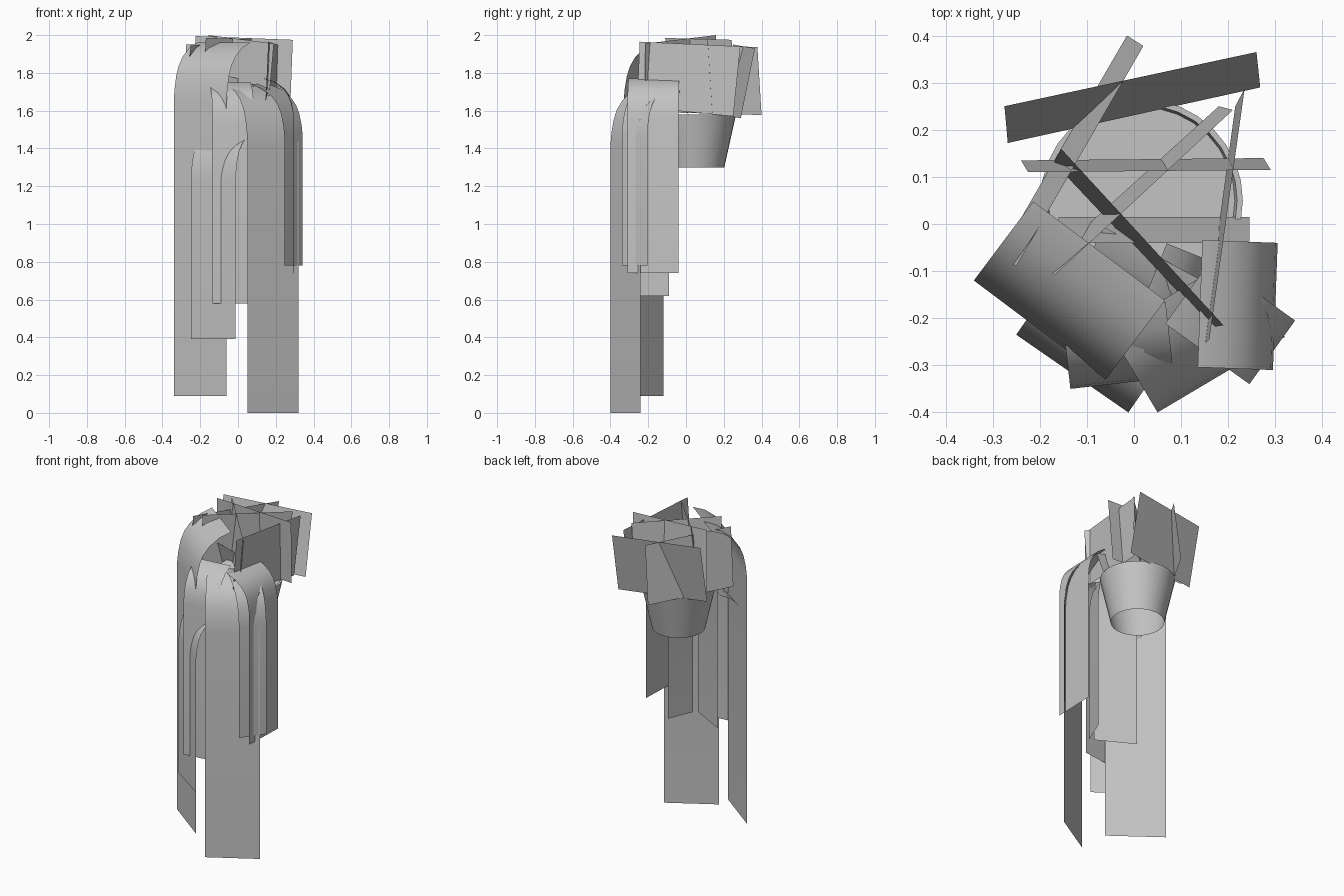
import bpy
import bmesh
from math import cos, sin, pi
from mathutils import Vector

old = bpy.data.objects.get("Cube")
if old:
    bpy.data.objects.remove(old, do_unlink=True)

grey = bpy.data.materials.new("plain_grey")
grey.use_nodes = True
colour = (0.55, 0.55, 0.55, 1)
grey.diffuse_color = colour
grey.node_tree.nodes["Principled BSDF"].inputs["Base Color"].default_value = colour


def finish(bm, name, smooth=False):
    mesh = bpy.data.meshes.new(name)
    bm.to_mesh(mesh)
    bm.free()
    ob = bpy.data.objects.new(name, mesh)
    bpy.context.collection.objects.link(ob)
    mesh.materials.append(grey)
    if smooth:
        bpy.ops.object.select_all(action="DESELECT")
        bpy.context.view_layer.objects.active = ob
        ob.select_set(True)
        bpy.ops.object.shade_smooth_by_angle(angle=0.8)
    return ob


def lathe(name, rings, centre, sides=32):
    """Sweep (radius, height) rings about a vertical axis; cap the last ring only."""
    bm = bmesh.new()
    loops = []
    for r, z in rings:
        loops.append([bm.verts.new((centre[0] + r * cos(2 * pi * i / sides),
                                    centre[1] + r * sin(2 * pi * i / sides), z))
                      for i in range(sides)])
    for a, b in zip(loops, loops[1:]):
        for i in range(sides):
            j = (i + 1) % sides
            bm.faces.new((a[i], a[j], b[j], b[i]))
    bm.faces.new(loops[-1])
    return finish(bm, name, True)


def upright_leaf(name, top_a, top_b, low_a, low_b):
    """Flat card between a top edge and a bottom edge."""
    bm = bmesh.new()
    bm.faces.new([bm.verts.new(p) for p in (low_a, low_b, top_b, top_a)])
    return finish(bm, name)


# Arch of a trailing leaf: share of the reach, share of the drop below the top
ARCH = [(0, 1), (0.03, 0.8), (0.1, 0.57), (0.2, 0.4), (0.37, 0.24), (0.65, 0.09), (1, 0)]


def trailing_leaf(name, a, b, bottom, top, reach, drop):
    """Strip hanging below edge a-b, arching inward at the top."""
    a, b = Vector(a), Vector(b)
    along = (b - a).normalized()
    inward = Vector((-along.y, along.x))
    profile = [(0, bottom)] + [(reach * d, top - drop * h) for d, h in ARCH]
    bm = bmesh.new()
    rows = []
    for d, z in profile:
        rows.append([bm.verts.new((*(p + inward * d), z)) for p in (a, b)])
    for r, s in zip(rows, rows[1:]):
        bm.faces.new((r[0], r[1], s[1], s[0]))
    return finish(bm, name, True)


# Tapered pot, open below, with a thin rim and recessed soil
lathe("pot", [(0.153, 1.30), (0.215, 1.58), (0.203, 1.58), (0.198, 1.555)], (0.016, 0.05))

# Crossing upright leaves: two top corners, then two bottom corners
uprights = {
    "back_leaf": ((-0.275, 0.25, 1.95), (0.26, 0.365, 1.93),
                  (-0.268, 0.172, 1.58), (0.268, 0.29, 1.56)),
    "right_back_leaf": ((0.02, 0.378, 1.937), (-0.25, -0.09, 1.95),
                        (-0.015, 0.40, 1.577), (-0.285, -0.065, 1.59)),
    "middle_leaf": ((-0.225, 0.11, 1.995), (0.29, 0.115, 1.975),
                    (-0.24, 0.135, 1.61), (0.275, 0.14, 1.58)),
    "diagonal_leaf": ((0.21, 0.242, 1.975), (-0.17, -0.11, 1.985),
                      (0.18, 0.25, 1.59), (-0.19, -0.085, 1.6)),
    "cross_leaf": ((-0.155, 0.16, 2.0), (0.19, -0.215, 1.955),
                   (-0.17, 0.13, 1.66), (0.16, -0.22, 1.62)),
    "left_leaf": ((0.235, 0.288, 1.94), (0.16, -0.245, 1.965),
                  (0.215, 0.25, 1.57), (0.145, -0.26, 1.62)),
    "front_leaf": ((-0.16, -0.04, 1.81), (0.245, -0.04, 1.71),
                   (-0.16, 0.015, 1.57), (0.245, 0.015, 1.57)),
}
for name, corners in uprights.items():
    upright_leaf(name, *corners)

# Trailing leaves: outer edge ends, bottom, top, inward reach, arch height
trailing = {
    "right_long_trailer": ((-0.34, -0.12), (-0.06, -0.33), 0.09, 1.96, 0.21, 0.31),
    "front_long_trailer": ((0.05, -0.40), (0.32, -0.24), 0.0, 1.73, 0.2, 0.31),
    "left_corner_trailer": ((0.245, -0.34), (0.342, -0.205), 0.78, 1.74, 0.22, 0.27),
    "left_side_trailer": ((0.295, -0.31), (0.305, -0.04), 0.74, 1.77, 0.16, 0.22),
    "left_inner_trailer": ((0.125, -0.25), (0.19, -0.09), 0.62, 1.7, 0.13, 0.25),
    "right_front_trailer": ((-0.25, -0.235), (-0.012, -0.40), 0.39, 1.48, 0.15, 0.25),
    "centre_trailer": ((-0.135, -0.35), (0.085, -0.325), 0.58, 1.75, 0.16, 0.22),
    "inner_trailer": ((-0.13, -0.13), (0.09, -0.25), 0.63, 1.7, 0.14, 0.22),
}
for name, spec in trailing.items():
    trailing_leaf(name, *spec)
